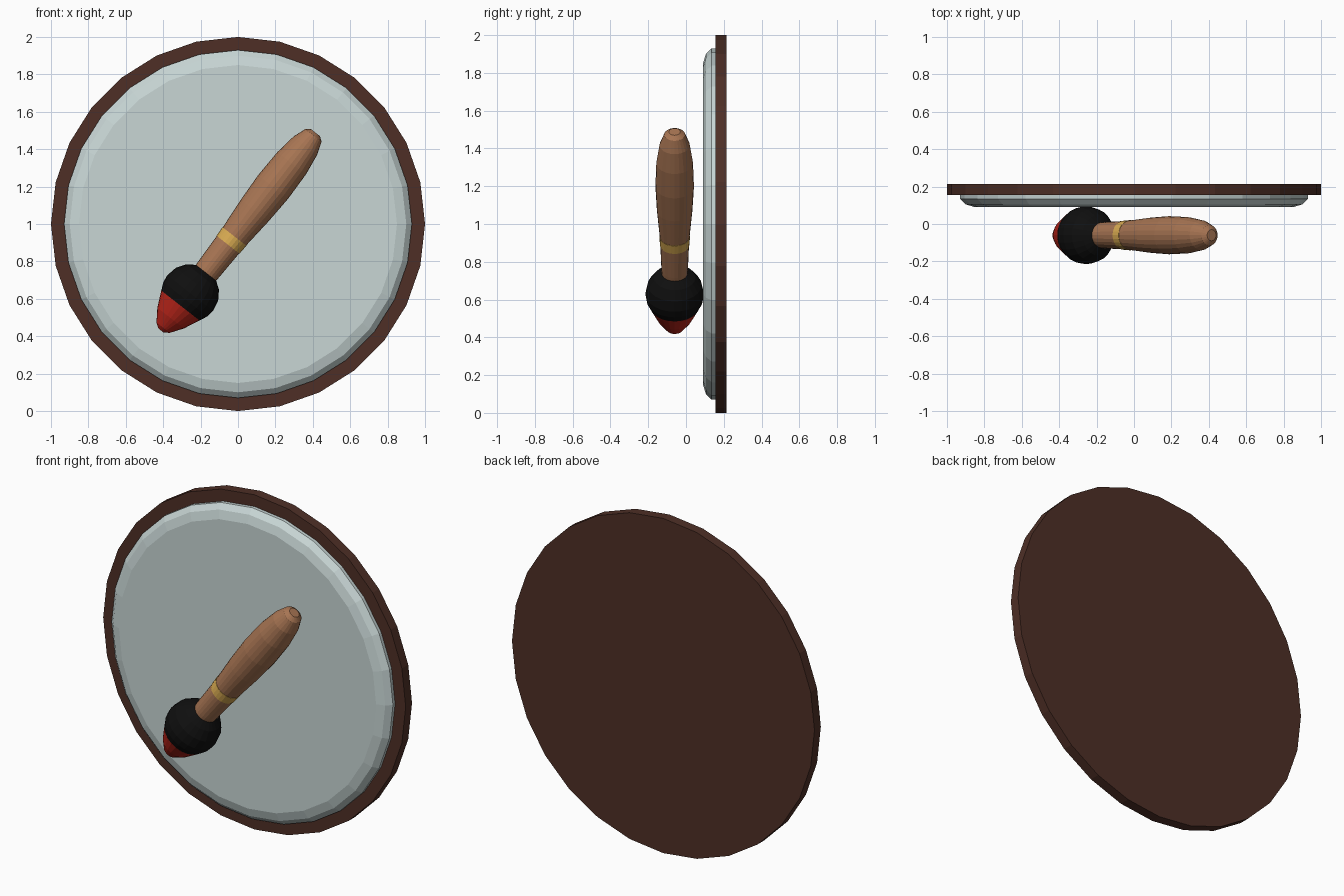
import bpy, bmesh
from math import sin, cos, pi, sqrt
from mathutils import Vector

cube = bpy.data.objects.get("Cube")
if cube:
    bpy.data.objects.remove(cube)


def material(name, rgb):
    """Flat colour given as sRGB bytes."""
    lin = [((c / 255 + 0.055) / 1.055) ** 2.4 if c > 10 else c / 255 / 12.92 for c in rgb]
    mat = bpy.data.materials.new(name)
    mat.use_nodes = True
    mat.diffuse_color = (*lin, 1)
    mat.node_tree.nodes["Principled BSDF"].inputs["Base Color"].default_value = (*lin, 1)
    return mat


def lathe(name, profile, sides, origin, axis, mat):
    """Turn (distance along axis, radius) pairs into a capped solid."""
    bm = bmesh.new()
    rings = [[bm.verts.new((r * cos(2 * pi * i / sides), r * sin(2 * pi * i / sides), t))
              for i in range(sides)] for t, r in profile]
    for a, b in zip(rings, rings[1:]):
        for i in range(sides):
            j = (i + 1) % sides
            bm.faces.new((a[i], a[j], b[j], b[i]))
    bm.faces.new(rings[0][::-1])
    bm.faces.new(rings[-1])
    bmesh.ops.recalc_face_normals(bm, faces=bm.faces)
    mesh = bpy.data.meshes.new(name)
    bm.to_mesh(mesh)
    bm.free()
    mesh.materials.append(mat)
    obj = bpy.data.objects.new(name, mesh)
    bpy.context.collection.objects.link(obj)
    obj.location = origin
    obj.rotation_euler = Vector(axis).to_track_quat('Z', 'Y').to_euler()
    return obj


frame_brown = material("dark brown", (78, 47, 38))
glass_grey = material("pale blue grey", (200, 214, 213))
wood = material("warm wood", (168, 117, 83))
gold = material("gold", (218, 172, 82))
black = material("black", (15, 15, 15))
red = material("red", (190, 38, 27))

# Round backing board and the rounded pane in front of it
FRONT = (0, -1, 0)
lathe("backing_board", [(0, 1), (0.06, 1)], 28, (0, 0.215, 1), FRONT, frame_brown)
lathe("pane", [(0, 0.93), (0.02, 0.93), (0.05, 0.9), (0.065, 0.85)], 28,
      (0, 0.155, 1), FRONT, glass_grey)

# Brush, leaning along one slanted axis
BASE = (-0.157, -0.06, 0.757)
LEAN = (0.616, 0, 0.788)
SIDES = 24
lathe("handle", [(-0.03, 0.068), (0, 0.07), (0.2, 0.077), (0.4, 0.094), (0.56, 0.102),
                 (0.72, 0.097), (0.84, 0.08), (0.91, 0.055), (0.928, 0.03)],
      SIDES, BASE, LEAN, wood)
lathe("collar", [(0.168, 0.078), (0.224, 0.081)], SIDES, BASE, LEAN, gold)

# Ball of bristles, cut off where the coloured tip begins
R, MID, CUT = 0.155, -0.16, -0.245
ball = [(CUT, sqrt(R * R - (MID - CUT) ** 2))]
ball += [(MID + R * sin(a * pi / 8), R * cos(a * pi / 8)) for a in (-0.7, 0, 1, 2, 3, 3.8)]
lathe("bristle_ball", ball, SIDES, BASE, LEAN, black)
lathe("bristle_tip", [(-0.414, 0.018), (-0.395, 0.045), (-0.33, 0.09), (CUT, 0.13)],
      SIDES, BASE, LEAN, red)
